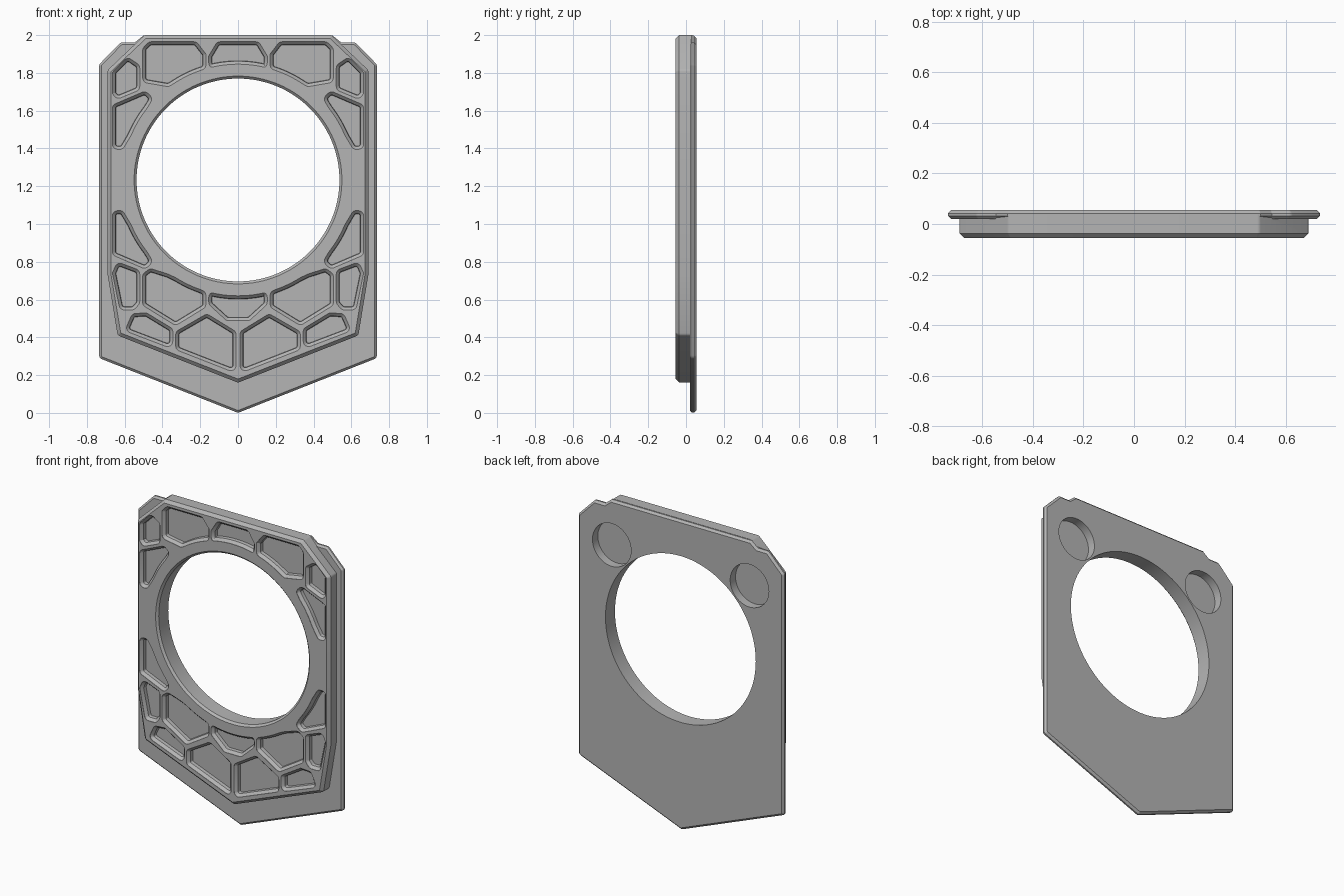
import bpy, bmesh, math
from mathutils import Vector

if "Cube" in bpy.data.objects:
    bpy.data.objects.remove(bpy.data.objects["Cube"], do_unlink=True)

CENTRE = Vector((0, 1.233))   # centre of the big opening (x, z)
RING = 0.613                  # pockets stay outside this radius
FRONT, BACK = -0.055, 0.055

grey = bpy.data.materials.new("plain grey")
grey.use_nodes = True
grey.diffuse_color = (0.46, 0.46, 0.46, 1)
grey.node_tree.nodes["Principled BSDF"].inputs["Base Color"].default_value = grey.diffuse_color


def mirrored(half):
    """Close a right-hand outline with its mirror image."""
    return half + [(-x, z) for x, z in reversed(half) if abs(x) > 1e-6]


def flipped(points):
    return [(-x, z) for x, z in points]


def circle(centre, radius, count):
    steps = [math.tau * i / count for i in range(count)]
    return [(centre[0] + radius * math.cos(a), centre[1] + radius * math.sin(a)) for a in steps]


def rounded(points, radius, steps=4):
    """Replace every clear corner by a circular arc."""
    pts = [Vector(p) for p in points]
    out = []
    for i, p in enumerate(pts):
        a = (pts[i - 1] - p).normalized()
        b = (pts[(i + 1) % len(pts)] - p).normalized()
        half = math.acos(max(-1, min(1, a.dot(b)))) / 2
        turn = math.pi - 2 * half
        if turn < math.radians(40):
            out.append(p)
            continue
        axis = (a + b).normalized()
        across = (b - a).normalized()
        middle = p + axis * radius / math.sin(half)
        for s in range(steps + 1):
            t = (s / steps - 0.5) * turn
            out.append(middle + (across * math.sin(t) - axis * math.cos(t)) * radius)
    return out


def outside_ring(points):
    """Bend the parts of an outline that cross the ring onto it."""
    out = []
    for i, p in enumerate(points):
        q = points[(i + 1) % len(points)]
        near = ((p + q) / 2 - CENTRE).length < RING
        parts = max(1, int((q - p).length / 0.02)) if near else 1
        for s in range(parts):
            d = p.lerp(q, s / parts) - CENTRE
            out.append(CENTRE + d.normalized() * max(d.length, RING))
    return out


def anticlockwise(points):
    pts = [Vector(p) for p in points]
    area = sum(pts[i - 1].x * p.y - pts[i - 1].y * p.x for i, p in enumerate(pts))
    return pts if area > 0 else pts[::-1]


def inset(pts, amount):
    out = []
    for i, p in enumerate(pts):
        a = (p - pts[i - 1]).normalized()
        b = (pts[(i + 1) % len(pts)] - p).normalized()
        na, nb = Vector((-a.y, a.x)), Vector((-b.y, b.x))
        out.append(p + (na + nb) * amount / max(0.3, 1 + na.dot(nb)))
    return out


def solid(name, outline, layers):
    """Solid made from (inset, y) layers of one outline, front to back."""
    outline = anticlockwise(outline)
    n = len(outline)
    bm = bmesh.new()
    rings = [[bm.verts.new((p.x, y, p.y)) for p in inset(outline, amount)]
             for amount, y in layers]
    for low, high in zip(rings, rings[1:]):
        for i in range(n):
            j = (i + 1) % n
            bm.faces.new((low[i], high[i], high[j], low[j]))
    bm.faces.new(rings[0])
    bm.faces.new(rings[-1][::-1])
    bm.normal_update()
    mesh = bpy.data.meshes.new(name)
    bm.to_mesh(mesh)
    bm.free()
    mesh.materials.append(grey)
    obj = bpy.data.objects.new(name, mesh)
    bpy.context.collection.objects.link(obj)
    return obj


def combine(target, tool, operation):
    """Bake one boolean step, keeping the old mesh if the step fails."""
    tool.hide_render = True
    mod = target.modifiers.new("combine", 'BOOLEAN')
    mod.operation, mod.solver, mod.object = operation, 'EXACT', tool
    bpy.context.view_layer.update()
    depsgraph = bpy.context.evaluated_depsgraph_get()
    result = bpy.data.meshes.new_from_object(target.evaluated_get(depsgraph))
    target.modifiers.remove(mod)
    if len(result.polygons) >= 20:
        target.data = result
    bpy.data.objects.remove(tool, do_unlink=True)


# Back flange with pointed foot and notched shoulders
flange_half = [(0, 0), (0.735, 0.29), (0.735, 1.845), (0.62, 1.962), (0.545, 1.962), (0.5, 1.998)]
plate = solid("frame_plate", rounded(mirrored(flange_half), 0.022),
              [(0.012, 0.02), (0, 0.032), (0, 0.042), (0.013, BACK)])

# Thick front body
body_half = [(0, 0.16), (0.637, 0.41), (0.69, 0.73), (0.69, 1.815), (0.495, 2.0)]
body = solid("front_body", rounded(mirrored(body_half), 0.022),
             [(0.018, FRONT), (0, FRONT + 0.018), (0, 0.037)])
combine(plate, body, 'UNION')

# Round opening with a bevelled front lip
opening = solid("opening_cutter", circle(CENTRE, 0.537, 128),
                [(-0.023, FRONT - 0.01), (0, FRONT + 0.013), (0, BACK + 0.02)])
combine(plate, opening, 'DIFFERENCE')

# Round seats in the back
for x in (-0.492, 0.492):
    seat = solid("seat_cutter", circle((x, 1.71), 0.138, 64), [(0, 0.0), (0, BACK + 0.02)])
    combine(plate, seat, 'DIFFERENCE')

# Honeycomb pockets in the front
side_pocket = [(0.665, 1.63), (0.49, 1.705), (0.45, 1.665), (0.61, 1.395), (0.665, 1.395)]
paired = [
    [(0.47, 1.965), (0.22, 1.965), (0.17, 1.9), (0.17, 1.825), (0.37, 1.727), (0.505, 1.75), (0.505, 1.93)],
    [(0.665, 1.805), (0.585, 1.885), (0.52, 1.84), (0.52, 1.71), (0.64, 1.66), (0.665, 1.69)],
    side_pocket,
    [(x, 2 * CENTRE.y - z) for x, z in side_pocket],
    [(0.665, 0.74), (0.64, 0.8), (0.52, 0.755), (0.52, 0.58), (0.55, 0.545), (0.625, 0.545)],
    [(0.505, 0.735), (0.465, 0.765), (0.37, 0.735), (0.17, 0.64), (0.17, 0.56), (0.33, 0.462), (0.505, 0.57)],
    [(0.6, 0.435), (0.56, 0.525), (0.485, 0.53), (0.345, 0.445), (0.345, 0.338)],
    [(0.01, 0.21), (0.01, 0.43), (0.165, 0.525), (0.33, 0.43), (0.33, 0.335)],
]
centred = [
    mirrored([(0.155, 1.825), (0.155, 1.89), (0.11, 1.965)]),
    mirrored([(0.155, 0.64), (0.155, 0.575), (0.06, 0.488)]),
]
for cell in paired + [flipped(c) for c in paired] + centred:
    pocket = solid("pocket_cutter", outside_ring(rounded(cell, 0.028)),
                   [(0, FRONT - 0.012), (0, FRONT + 0.002), (0.016, FRONT + 0.018), (0.018, FRONT + 0.04)])
    combine(plate, pocket, 'DIFFERENCE')

# Smooth curves, keep edges crisp
bpy.ops.object.select_all(action='DESELECT')
plate.select_set(True)
bpy.context.view_layer.objects.active = plate
bpy.ops.object.shade_smooth_by_angle(angle=math.radians(25))
